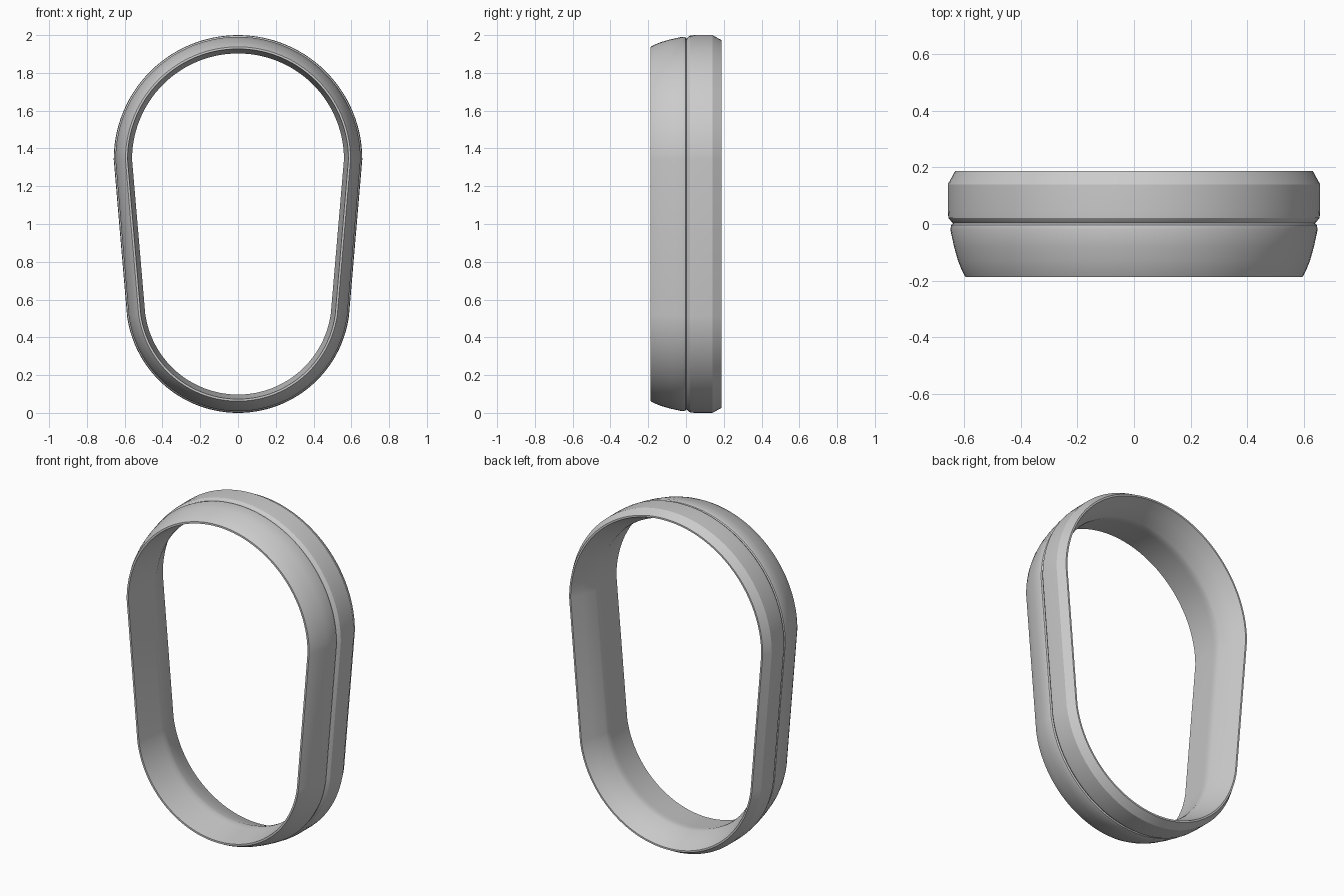
import bpy, bmesh, math

if "Cube" in bpy.data.objects:
    bpy.data.objects.remove(bpy.data.objects["Cube"])

# Cross-section of the band: (y, offset from the widest outline), closed loop
SECTION = [
    # outer skin, front to back, with the shallow groove in the middle
    (-0.187, -0.062), (-0.165, -0.050), (-0.13, -0.036), (-0.08, -0.022),
    (-0.02, -0.009), (-0.003, -0.012), (0.003, -0.019), (0.009, -0.012),
    (0.022, -0.002), (0.05, 0.0), (0.14, 0.0), (0.187, -0.026),
    # inner skin, back to front, with a low ridge
    (0.187, -0.036), (0.12, -0.064), (0.04, -0.094), (0.015, -0.097),
    (-0.01, -0.094), (-0.10, -0.084), (-0.187, -0.073),
]
SEG = 56


def outline(d):
    """Large top arc and smaller bottom arc joined by leaning straight sides."""
    pts = []
    for i in range(SEG + 1):
        a = math.pi * i / SEG
        r = 0.658 + d
        pts.append((r * math.cos(a), 1.342 + r * math.sin(a)))
    start, end = math.radians(188), math.radians(352)
    for i in range(SEG + 1):
        a = start + (end - start) * i / SEG
        r = 0.593 + d
        pts.append((r * math.cos(a), 0.593 + r * math.sin(a)))
    return pts


# Sweep the section round the outline
bm = bmesh.new()
loops = [[bm.verts.new((x, y, z)) for x, z in outline(d)] for y, d in SECTION]
n = len(loops[0])
for k, loop in enumerate(loops):
    nxt = loops[(k + 1) % len(loops)]
    for i in range(n):
        j = (i + 1) % n
        bm.faces.new((loop[i], loop[j], nxt[j], nxt[i]))
bmesh.ops.recalc_face_normals(bm, faces=bm.faces)

mesh = bpy.data.meshes.new("oval_band")
bm.to_mesh(mesh)
bm.free()
band = bpy.data.objects.new("oval_band", mesh)
bpy.context.collection.objects.link(band)
bpy.context.view_layer.objects.active = band
band.select_set(True)
bpy.ops.object.shade_smooth_by_angle(angle=math.radians(25))
